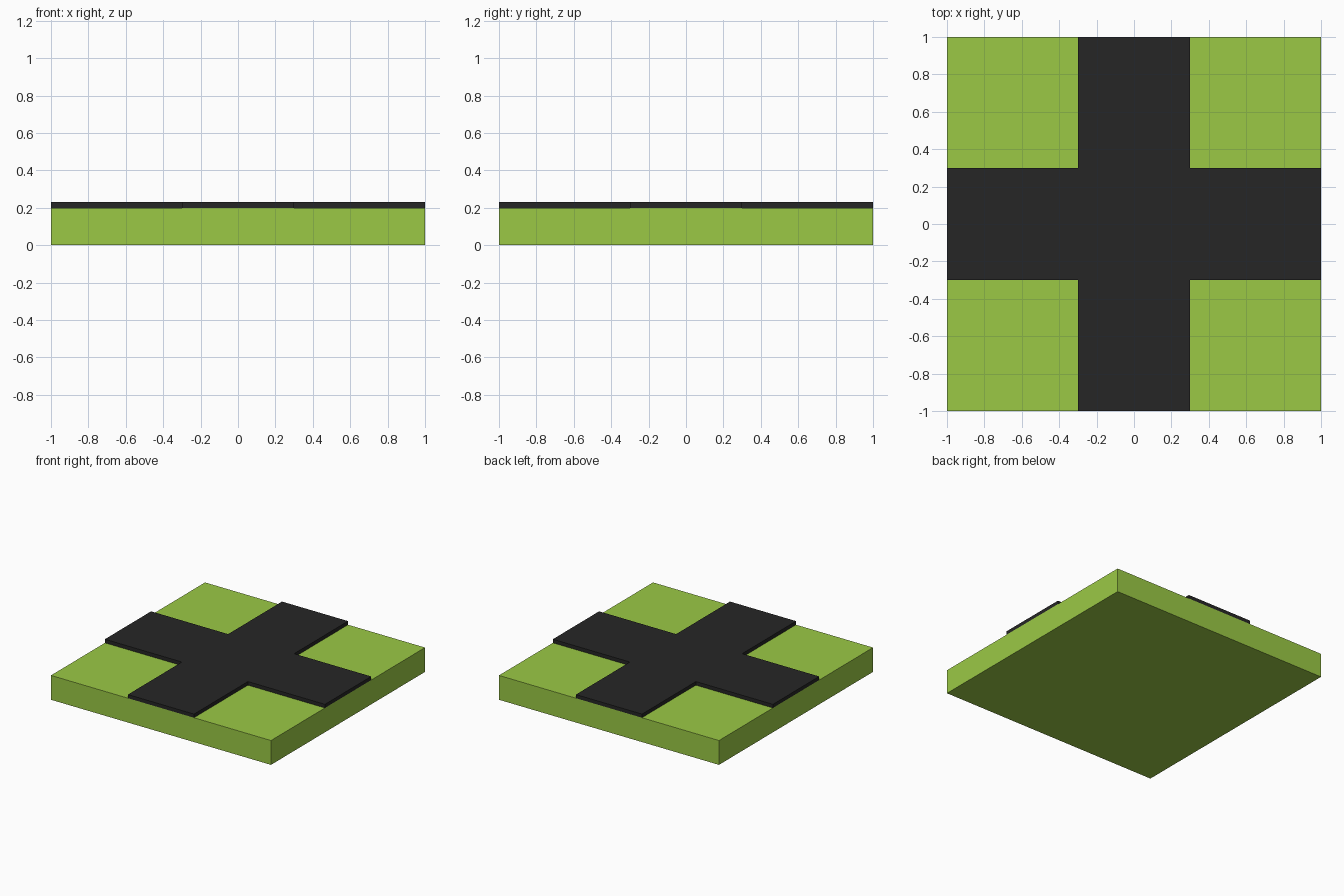
import bpy, bmesh

if "Cube" in bpy.data.objects:
    bpy.data.objects.remove(bpy.data.objects["Cube"])

HALF, ROAD = 1.0, 0.3        # tile half size, road half width
BASE_TOP, ROAD_TOP = 0.2, 0.23


def material(name, rgb):
    mat = bpy.data.materials.new(name)
    mat.diffuse_color = (*rgb, 1)
    mat.use_nodes = True
    mat.node_tree.nodes["Principled BSDF"].inputs["Base Color"].default_value = mat.diffuse_color
    return mat


def prism(name, outline, z0, z1, mat):
    """Extrude a flat outline from z0 up to z1."""
    bm = bmesh.new()
    face = bm.faces.new([bm.verts.new((x, y, z0)) for x, y in outline])
    top = bmesh.ops.extrude_face_region(bm, geom=[face], use_keep_orig=True)["geom"]
    verts = [v for v in top if isinstance(v, bmesh.types.BMVert)]
    bmesh.ops.translate(bm, verts=verts, vec=(0, 0, z1 - z0))
    bmesh.ops.recalc_face_normals(bm, faces=bm.faces)
    mesh = bpy.data.meshes.new(name)
    bm.to_mesh(mesh)
    bm.free()
    mesh.materials.append(mat)
    obj = bpy.data.objects.new(name, mesh)
    bpy.context.collection.objects.link(obj)
    return obj


def four_fold(points):
    """Repeat one side's points by quarter turns."""
    outline = []
    for _ in range(4):
        outline += points
        points = [(-y, x) for x, y in points]
    return outline


# Grass slab
prism("grass_base", four_fold([(HALF, -HALF)]), 0, BASE_TOP,
      material("grass_green", (0.328, 0.584, 0.06)))

# Crossroads lying on the slab
prism("crossroad", four_fold([(HALF, -ROAD), (HALF, ROAD), (ROAD, ROAD)]),
      BASE_TOP, ROAD_TOP, material("asphalt", (0.0194, 0.0194, 0.0194)))
